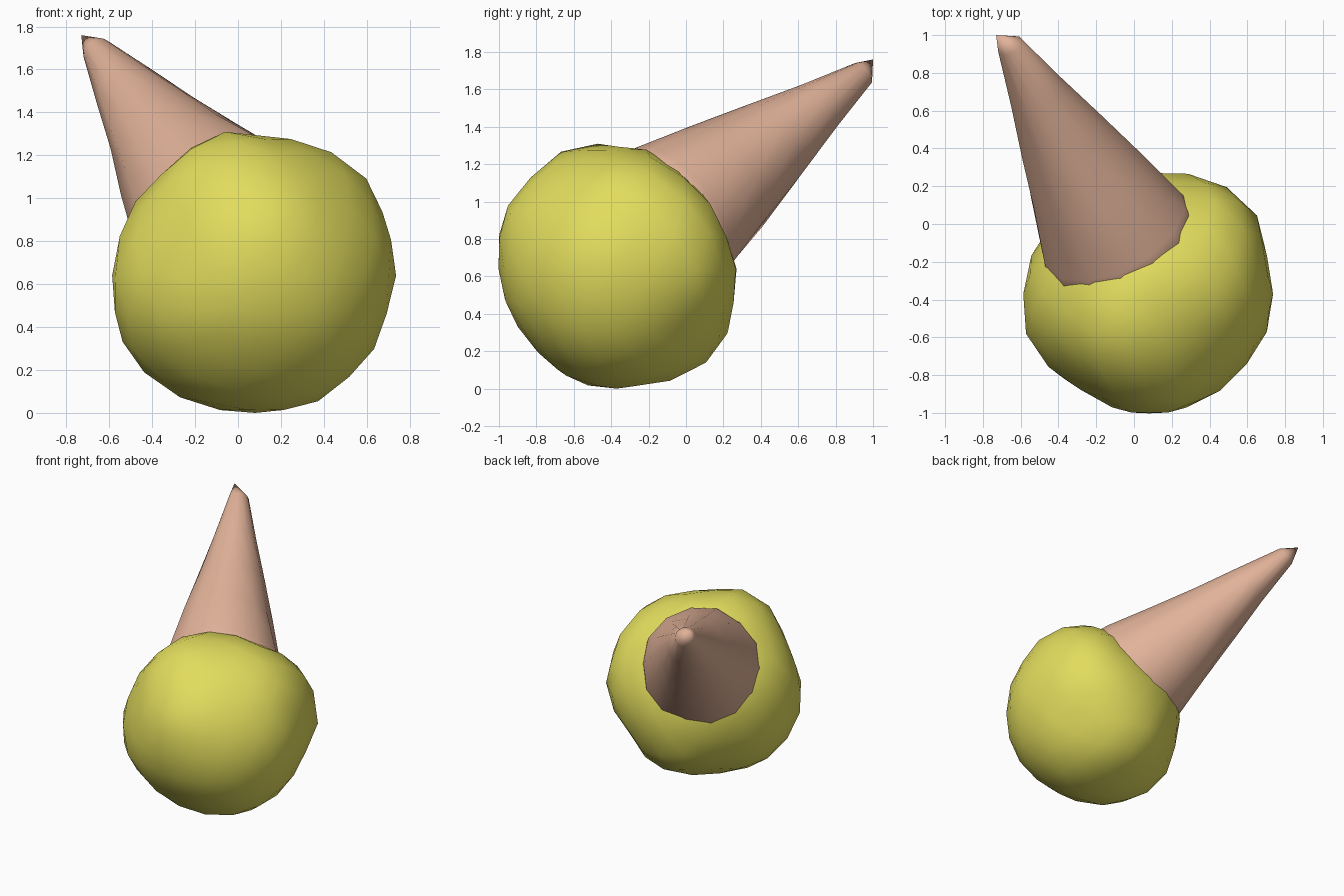
import bpy, bmesh, math, random
from mathutils import Vector

random.seed(4)
if "Cube" in bpy.data.objects:
    bpy.data.objects.remove(bpy.data.objects["Cube"], do_unlink=True)


def make_material(name, rgb):
    mat = bpy.data.materials.new(name)
    mat.use_nodes = True
    mat.diffuse_color = (*rgb, 1)
    mat.node_tree.nodes["Principled BSDF"].inputs["Base Color"].default_value = (*rgb, 1)
    return mat


def finish(bm, name, mat):
    bmesh.ops.recalc_face_normals(bm, faces=bm.faces)
    mesh = bpy.data.meshes.new(name)
    bm.to_mesh(mesh)
    bm.free()
    mesh.materials.append(mat)
    obj = bpy.data.objects.new(name, mesh)
    bpy.context.collection.objects.link(obj)
    for face in mesh.polygons:
        face.use_smooth = True
    return obj


yellow = make_material("lemon yellow", (0.76, 0.72, 0.11))
wafer = make_material("wafer pink", (0.76, 0.45, 0.32))

# Scoop: a coarse ball whose radius follows the crests of its lobes and dents
centre = Vector((0.08, -0.37, 0.64))
radius = 0.635
sharpness = 30
base_weight = 0.12
crests = {
    "top": [(-0.06, -0.52, 1.34), (-0.14, -0.68, 1.25), (-0.27, -0.52, 1.2), (0.1, -0.42, 1.25),
            (0.17, -0.27, 1.31), (0.42, -0.3, 1.22), (0, -0.83, 1.12), (0.1, -0.05, 1.17)],
    "left": [(0.74, -0.4, 0.74), (0.6, -0.2, 1.1), (0.66, -0.22, 0.88), (0.62, 0, 0.97),
             (0.6, 0.12, 0.74), (0.59, -0.4, 0.23), (0.71, -0.35, 0.5)],
    "right": [(-0.57, -0.62, 0.6), (-0.5, -0.74, 0.58), (-0.58, -0.35, 0.72), (-0.49, -0.35, 1),
              (-0.34, -0.34, 1.08), (-0.5, -0.4, 0.25), (-0.35, -0.76, 0.9)],
    "front": [(0.08, -1, 0.63), (0.08, -0.98, 0.94), (0.08, -0.87, 0.29), (-0.36, -0.78, 0.7)],
    "back": [(0.2, 0.27, 0.6), (0.4, 0.25, 0.62), (0.1, 0.14, 0.16), (0.1, 0.2, 0.83)],
    "bottom": [(0.02, -0.42, 0), (0.15, -0.04, 0.02), (0.08, -0.17, 0.06), (-0.27, -0.4, 0.07),
               (0.37, -0.35, 0.05)],
}
offsets = [Vector(p) - centre for group in crests.values() for p in group]
bm = bmesh.new()
bmesh.ops.create_icosphere(bm, subdivisions=3, radius=1)
for v in bm.verts:
    d = v.co.normalized()
    total, weight = radius * base_weight, base_weight
    for offset in offsets:
        w = math.exp(sharpness * (d.dot(offset.normalized()) - 1))
        total += w * offset.length
        weight += w
    v.co = centre + d * total / weight
    v.co.z = max(v.co.z, 0)
finish(bm, "ice_cream_scoop", yellow)

# Cone: uneven rings tapering from inside the scoop to a blunt tip
rim = Vector((-0.11, -0.025, 0.95))
tip = Vector((-0.655, 0.945, 1.685))
axis = (tip - rim).normalized()
side = axis.cross(Vector((0, 0, 1))).normalized()
up = side.cross(axis)
sides = 14
profile = [(-0.15, 0.45), (0, 0.405), (0.25, 0.32), (0.5, 0.235), (0.75, 0.15), (1, 0.07)]
bm = bmesh.new()
rings = []
for t, r in profile:
    ring = []
    for i in range(sides):
        a = math.tau * i / sides
        wobble = r * random.uniform(0.98, 1.04)
        ring.append(bm.verts.new(rim.lerp(tip, t) + (side * math.cos(a) + up * math.sin(a)) * wobble))
    rings.append(ring)
for low, high in zip(rings, rings[1:]):
    for i in range(sides):
        j = (i + 1) % sides
        bm.faces.new((low[i], low[j], high[j], high[i]))
point = bm.verts.new((-0.73, 1.0, 1.76))
for i in range(sides):
    bm.faces.new((rings[-1][i], rings[-1][(i + 1) % sides], point))
bm.faces.new(rings[0])
finish(bm, "wafer_cone", wafer)
